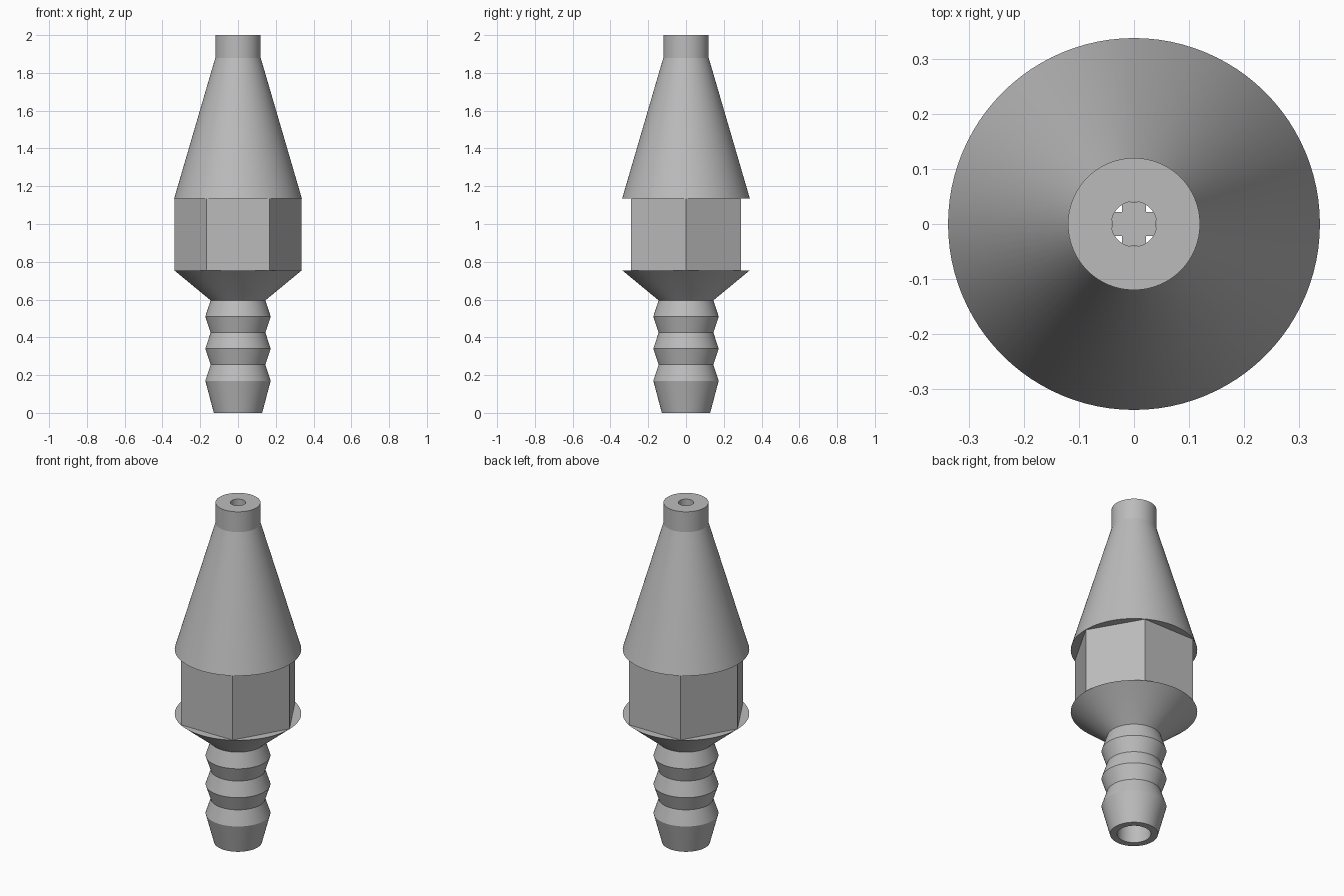
import bpy, bmesh, math
from mathutils import Matrix

cube = bpy.data.objects.get("Cube")
if cube:
    bpy.data.objects.remove(cube, do_unlink=True)

grey = bpy.data.materials.new("plain grey")
grey.use_nodes = True
colour = (0.5, 0.5, 0.5, 1)
grey.diffuse_color = colour
grey.node_tree.nodes["Principled BSDF"].inputs["Base Color"].default_value = colour

SEGMENTS = 96
RIM = 0.338          # radius of the two skirts beside the nut
HEX = 0.336          # corner radius of the nut
NUT_LOW, NUT_HIGH = 0.755, 1.135
WIDE_BORE, NARROW_BORE, BORE_STEP = 0.09, 0.041, 0.76


def finish(name, bm, smooth=True):
    bmesh.ops.recalc_face_normals(bm, faces=bm.faces)
    mesh = bpy.data.meshes.new(name)
    bm.to_mesh(mesh)
    bm.free()
    mesh.materials.append(grey)
    obj = bpy.data.objects.new(name, mesh)
    bpy.context.collection.objects.link(obj)
    if smooth:
        bpy.ops.object.select_all(action='DESELECT')
        obj.select_set(True)
        bpy.context.view_layer.objects.active = obj
        bpy.ops.object.shade_smooth_by_angle(angle=math.radians(12))
    return obj


def ring(bm, radius, z, sides):
    turn = 2 * math.pi / sides
    return [bm.verts.new((radius * math.cos(i * turn), radius * math.sin(i * turn), z))
            for i in range(sides)]


def bridge(bm, a, b):
    n = len(a)
    for i in range(n):
        j = (i + 1) % n
        bm.faces.new((a[i], a[j], b[j], b[i]))


def lathe(name, profile):
    bm = bmesh.new()
    rings = [ring(bm, r, z, SEGMENTS) for r, z in profile]
    for a, b in zip(rings, rings[1:]):
        bridge(bm, a, b)
    return finish(name, bm)


# Tapered nozzle with its short straight tip and narrow bore
lathe("nozzle_cone", [(RIM, NUT_HIGH), (0.12, 1.88), (0.12, 2.0),
                      (NARROW_BORE, 2.0), (NARROW_BORE, BORE_STEP)])

# Barbed hose tail, from the flared skirt down and back up the wide bore
tail = [(RIM, NUT_LOW), (0.15, 0.6)]
for i in range(3):
    tail += [(0.145, 0.595 - 0.17 * i), (0.173, 0.51 - 0.17 * i)]
tail += [(0.128, 0), (WIDE_BORE, 0), (WIDE_BORE, BORE_STEP), (NARROW_BORE, BORE_STEP)]
lathe("barbed_tail", tail)

# Hexagonal nut, with flat ledges out to the round skirts
bm = bmesh.new()
low, high = ring(bm, HEX, NUT_LOW, 6), ring(bm, HEX, NUT_HIGH, 6)
bridge(bm, low, high)
for hexagon, z in ((low, NUT_LOW), (high, NUT_HIGH)):
    circle = ring(bm, RIM, z, SEGMENTS)
    edges = []
    for loop in (hexagon, circle):
        for a, b in zip(loop, loop[1:] + loop[:1]):
            edges.append(bm.edges.get((a, b)) or bm.edges.new((a, b)))
    bmesh.ops.triangle_fill(bm, edges=edges, use_beauty=True)
finish("hex_nut", bm)

# Cross-shaped divider inside the bore
bm = bmesh.new()
for size in ((0.08, 0.044, 0.12), (0.044, 0.08, 0.12)):
    bmesh.ops.create_cube(bm, size=1, matrix=Matrix.Translation((0, 0, 1.07))
                          @ Matrix.Diagonal((*size, 1)))
finish("bore_cross", bm, smooth=False)
